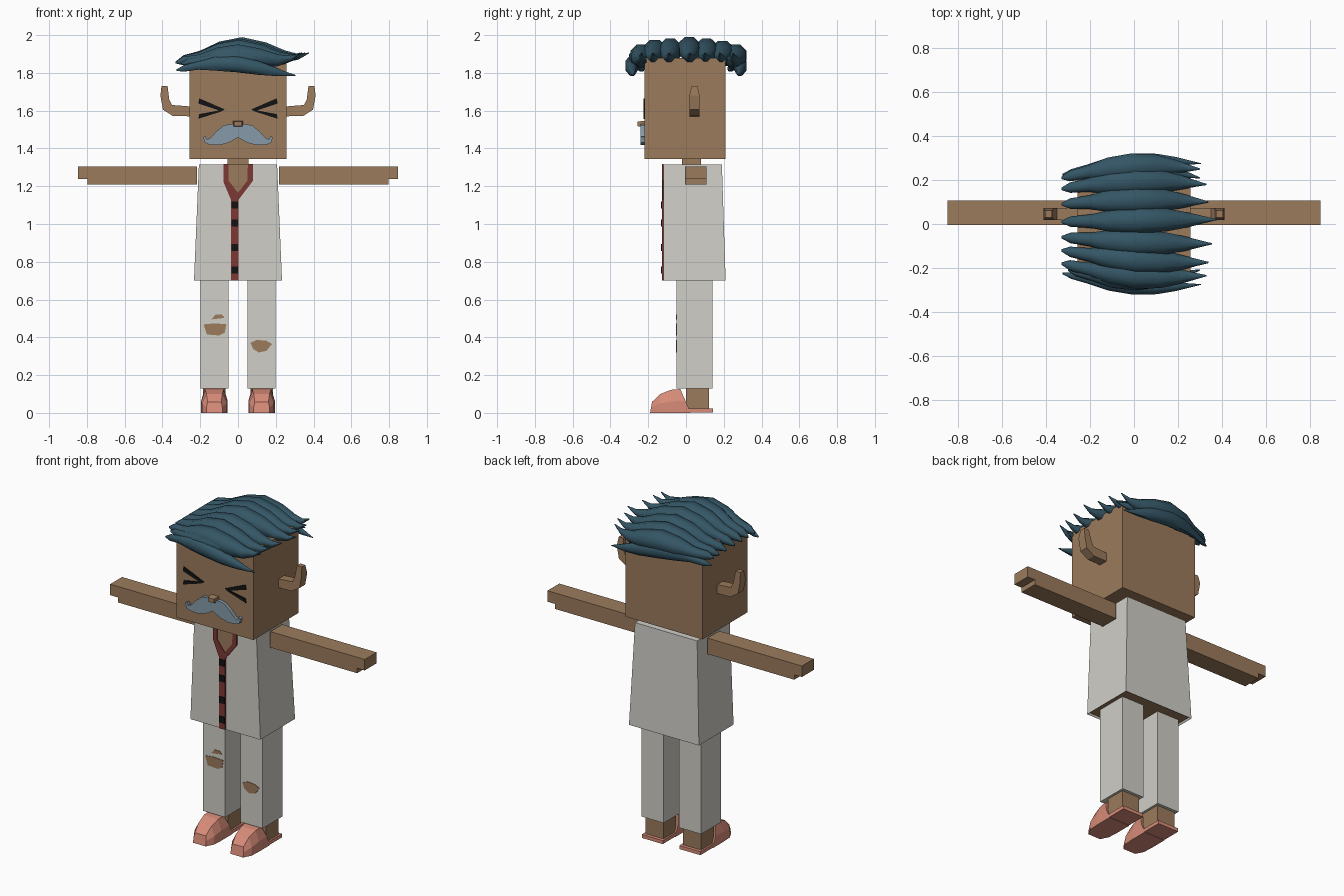
import bpy, bmesh, math
from mathutils import Vector

cube = bpy.data.objects.get("Cube")
if cube:
    bpy.data.objects.remove(cube, do_unlink=True)


def material(name, rgb):
    m = bpy.data.materials.new(name)
    m.use_nodes = True
    color = (*rgb, 1)
    m.diffuse_color = color
    node = m.node_tree.nodes["Principled BSDF"]
    node.inputs["Base Color"].default_value = color
    node.inputs["Roughness"].default_value = 0.8
    return m


skin = material("brown_skin", (0.33, 0.198, 0.107))
cloth = material("off_white_cloth", (0.63, 0.62, 0.57))
teal = material("dark_teal_hair", (0.034, 0.092, 0.13))
coral = material("coral_shoe", (0.68, 0.26, 0.19))
red = material("dark_red_trim", (0.2, 0.04, 0.034))
black = material("black", (0.006, 0.006, 0.006))
grey = material("blue_grey", (0.24, 0.33, 0.40))


def finish(name, bm, *mats):
    bmesh.ops.recalc_face_normals(bm, faces=bm.faces[:])
    mesh = bpy.data.meshes.new(name)
    bm.to_mesh(mesh)
    bm.free()
    for m in mats:
        mesh.materials.append(m)
    ob = bpy.data.objects.new(name, mesh)
    bpy.context.collection.objects.link(ob)
    return ob


def loft(name, rings, *mats):
    """Skin a row of equal point rings and cap both ends."""
    bm = bmesh.new()
    rows = [[bm.verts.new(p) for p in ring] for ring in rings]
    n = len(rows[0])
    for a, b in zip(rows, rows[1:]):
        for i in range(n):
            bm.faces.new((a[i], a[(i + 1) % n], b[(i + 1) % n], b[i]))
    bm.faces.new(rows[0])
    bm.faces.new(rows[-1])
    return finish(name, bm, *mats)


def rect(x0, x1, y0, y1, z):
    return [(x0, y0, z), (x1, y0, z), (x1, y1, z), (x0, y1, z)]


def box(name, x, y, z, mat):
    return loft(name, [rect(*x, *y, z[0]), rect(*x, *y, z[1])], mat)


def plate(name, outline, y0, y1, mat):
    """Front-facing outline in x and z, extruded along y."""
    return loft(name, [[(x, y, z) for x, z in outline] for y in (y0, y1)], mat)


def flip(outline, s):
    return [(s * x, z) for x, z in outline]


def mirrored(half):
    return half + [(-x, z) for x, z in reversed(half) if x > 0]


# Head, neck and nose
box("head", (-0.257, 0.257), (-0.22, 0.21), (1.345, 1.878), skin)
box("neck", (-0.055, 0.055), (-0.02, 0.08), (1.29, 1.35), skin)
loft("nose", [[(x, y, z) for x, z in
               ((-w, 1.53 - h), (w, 1.53 - h), (w, 1.53 + h), (-w, 1.53 + h))]
              for y, w, h in ((-0.215, 0.027, 0.017), (-0.258, 0.02, 0.012))], skin)

# Moustache with curled tips
plate("moustache", mirrored([
    (0, 1.515), (0.03, 1.53), (0.075, 1.523), (0.115, 1.49), (0.145, 1.456),
    (0.165, 1.448), (0.172, 1.467), (0.183, 1.46), (0.178, 1.432),
    (0.15, 1.42), (0.10, 1.417), (0.05, 1.43), (0, 1.458)]), -0.24, -0.215, grey)

# Squeezed-shut eyes, ears, arms and legs on each side
for side, s in (("left", 1), ("right", -1)):
    plate(side + "_upper_eyelid", flip(
        [(0.07, 1.607), (0.205, 1.665), (0.21, 1.638), (0.09, 1.598)], s),
        -0.226, -0.219, black)
    plate(side + "_lower_eyelid", flip(
        [(0.07, 1.607), (0.205, 1.582), (0.21, 1.557), (0.09, 1.595)], s),
        -0.226, -0.219, black)

    ear = plate(side + "_ear", flip(
        [(0.25, 1.57), (0.345, 1.572), (0.397, 1.605), (0.411, 1.68),
         (0.405, 1.73), (0.373, 1.73), (0.364, 1.66), (0.35, 1.63), (0.25, 1.622)], s),
        0.018, 0.072, skin)
    for v in ear.data.vertices:          # pinch the tip
        if v.co.z > 1.7:
            v.co.y = 0.045 + (v.co.y - 0.045) * 0.6

    plate(side + "_arm", flip(
        [(0.218, 1.208), (0.797, 1.208), (0.797, 1.238), (0.848, 1.238),
         (0.848, 1.304), (0.218, 1.304)], s), -0.005, 0.108, skin)

    cx = s * 0.125
    box(side + "_trouser_leg", (cx - 0.074, cx + 0.074), (-0.05, 0.14), (0.13, 0.74), cloth)
    box(side + "_ankle", (cx - 0.06, cx + 0.06), (0.0, 0.122), (0.02, 0.14), skin)
    box(side + "_shoe_sole", (cx - 0.07, cx + 0.07), (-0.02, 0.142), (0.003, 0.024), coral)
    # Shoe upper: front, back-leaning rings of half width, top half width and height
    rings = []
    for y, lean, wb, wt, h in ((-0.19, 0.01, 0.042, 0.036, 0.058),
                               (-0.145, 0.01, 0.066, 0.042, 0.1),
                               (-0.08, 0, 0.07, 0.048, 0.122),
                               (0.025, -0.055, 0.07, 0.052, 0.126)):
        half = [(wb, 0.0), (wb, h * 0.5), (wt, h)]
        ring = half + [(-x, z) for x, z in reversed(half)]
        rings.append([(cx + x, y + lean * z / h, z) for x, z in ring])
    loft(side + "_shoe", rings, coral)

# Shirt: flared box, hollow-looking hem with skin inside
shirt = loft("shirt", [rect(-0.233, 0.233, -0.12, 0.21, 0.7),
                       rect(-0.207, 0.207, -0.12, 0.19, 1.315)], cloth, skin)
bm = bmesh.new()
bm.from_mesh(shirt.data)
bm.faces.ensure_lookup_table()
hem = min(bm.faces, key=lambda f: f.calc_center_median().z)
bmesh.ops.inset_individual(bm, faces=[hem], thickness=0.012, depth=-0.01)
hem.material_index = 1
bm.to_mesh(shirt.data)
bm.free()

# Open neckline, collar trim, placket and buttons
plate("open_neckline", [(-0.055, 1.316), (-0.055, 1.22), (0, 1.15), (0.055, 1.22),
                        (0.055, 1.316)], -0.123, -0.117, skin)
plate("collar_trim", [(-0.076, 1.317), (-0.076, 1.22), (-0.038, 1.13), (0.004, 1.13),
                      (0.08, 1.23), (0.08, 1.317), (0.052, 1.317), (0.05, 1.23),
                      (0, 1.165), (-0.05, 1.23), (-0.05, 1.317)], -0.127, -0.118, red)
box("button_placket", (-0.037, 0.003), (-0.126, -0.118), (0.7, 1.135), red)
for z in (1.1, 1.005, 0.875, 0.757):
    box("button", (-0.035, 0.001), (-0.132, -0.124), (z - 0.019, z + 0.019), black)

# Knee tears
plate("right_knee_tear", [(-0.182, 0.468), (-0.13, 0.474), (-0.062, 0.47), (-0.07, 0.425),
                          (-0.1, 0.41), (-0.165, 0.415)], -0.053, -0.047, skin)
plate("right_small_tear", [(-0.14, 0.495), (-0.12, 0.52), (-0.085, 0.52), (-0.07, 0.503)],
      -0.053, -0.047, skin)
plate("left_knee_tear", [(0.066, 0.372), (0.1, 0.386), (0.15, 0.382), (0.18, 0.365),
                         (0.15, 0.328), (0.11, 0.32), (0.08, 0.338)], -0.053, -0.047, skin)


# Hair locks swept from the right to the left side of the head
def lock(name, stations):
    """Stations are x, y, z, half width, half height."""
    rings = []
    for x, y, z, w, h in stations:
        rings.append([(x, y + w * math.cos(a), z + h * math.sin(a))
                      for a in (math.pi * (i + 0.5) / 4 for i in range(8))])
    ob = loft(name, rings, teal)
    bpy.ops.object.select_all(action="DESELECT")
    ob.select_set(True)
    bpy.context.view_layer.objects.active = ob
    bpy.ops.object.shade_smooth_by_angle(angle=math.radians(50))


# Along each lock: fraction of length, rise, thickness
SHAPE = [(0, 0.0, 0.006), (0.06, 0.015, 0.026), (0.13, 0.022, 0.03), (0.19, 0.03, 0.034),
         (0.33, 0.055, 0.056), (0.5, 0.07, 0.064), (0.68, 0.05, 0.056),
         (0.82, 0.028, 0.036), (0.92, 0.028, 0.017), (1, 0.05, 0.003)]
# Root y, tip y, tip x, lift
TOP_LOCKS = [(0.21, 0.25, 0.3, -0.03), (0.16, 0.18, 0.33, -0.012), (0.09, 0.1, 0.34, 0),
             (0.01, 0.02, 0.375, 0.008), (-0.06, -0.09, 0.355, 0), (-0.12, -0.175, 0.34, -0.006),
             (-0.18, -0.235, 0.33, -0.03)]
for y0, y1, tip, lift in TOP_LOCKS:
    lock("top_hair_lock", [
        (-0.33 + (tip + 0.33) * t, y0 + (y1 - y0) * t + 0.03 * y0 / 0.2 * math.sin(math.pi * t),
         1.855 + rise + lift * math.sin(math.pi * t), r, r * 0.95)
        for t, rise, r in SHAPE])

# Lower locks bowing around the front and back of the head
for label, s in (("front", -1), ("back", 1)):
    lock(label + "_hair_lock", [
        (-0.325 + 0.63 * t, s * (0.225 + 0.05 * t + 0.035 * math.sin(math.pi * t)),
         1.815 + 0.035 * math.sin(math.pi * t * 1.3), r * 0.6, r * 0.72)
        for t, rise, r in SHAPE])
    lock(label + "_side_hair_lock", [
        (-0.3 + 0.6 * t, s * (0.21 + 0.045 * math.sin(math.pi * t)),
         1.85 + rise * 0.4, r * 0.8, r * 0.8)
        for t, rise, r in SHAPE])
